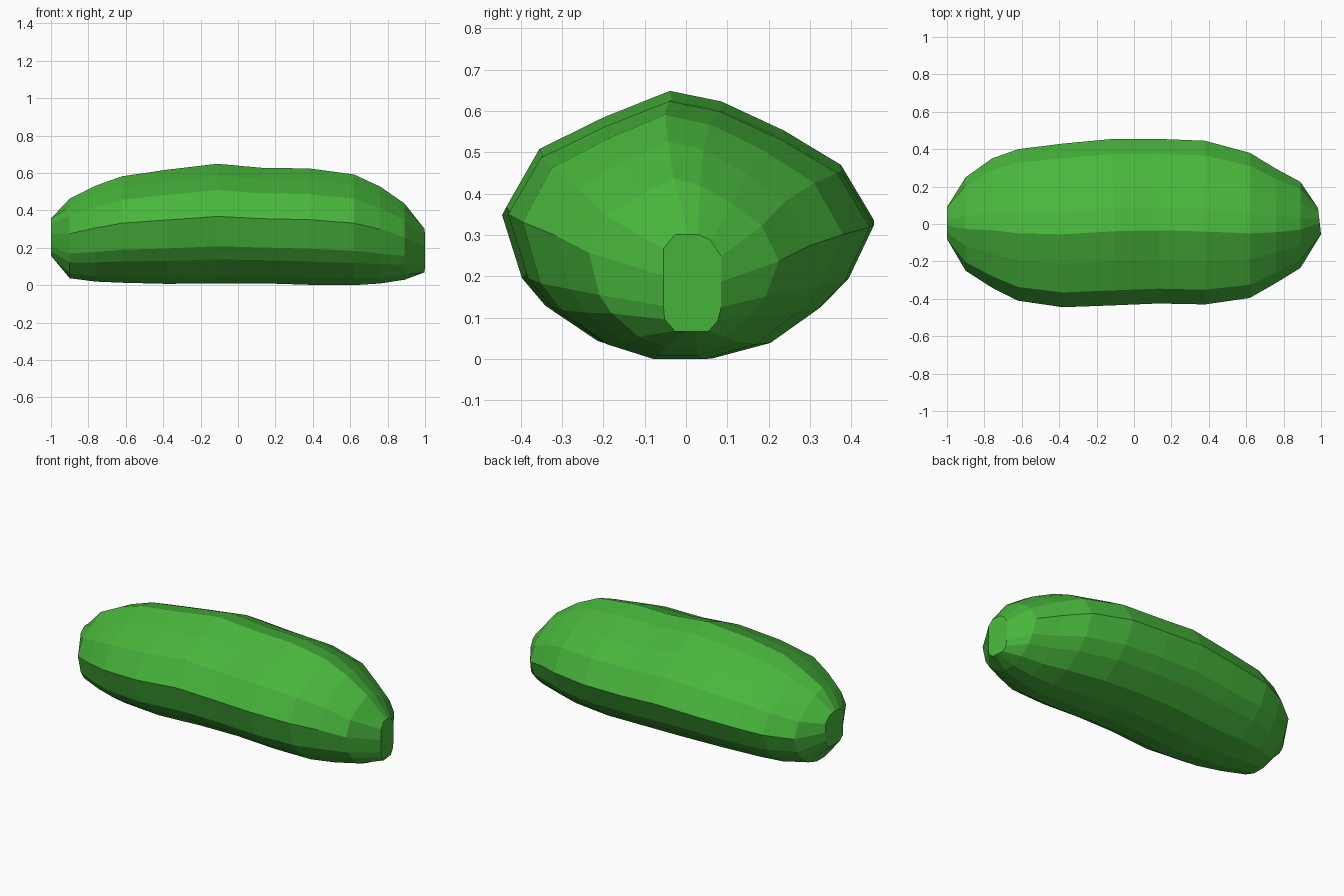
import bpy, bmesh

if "Cube" in bpy.data.objects:
    bpy.data.objects.remove(bpy.data.objects["Cube"])

# Cross-section outline: u across (-1..1), v up (0..1)
SECTION = [(.13, 0), (.45, .06), (.71, .19), (.86, .30), (1, .51), (.82, .72),
           (.51, .85), (.17, .96), (-.11, 1), (-.47, .90), (-.82, .78), (-1, .56),
           (-.89, .31), (-.76, .20), (-.47, .06), (-.18, 0)]

# Stations along the body: x, y min, y max, z bottom, z top
STATIONS = [(-1.0, -.08, .09, .16, .36),
            (-.90, -.25, .25, .04, .465),
            (-.76, -.34, .35, .022, .535),
            (-.62, -.41, .40, .016, .585),
            (-.38, -.445, .43, .01, .62),
            (-.11, -.435, .455, .013, .652),
            (.13, -.425, .455, .013, .63),
            (.38, -.43, .445, .005, .627),
            (.62, -.395, .38, .003, .595),
            (.76, -.315, .295, .012, .53),
            (.89, -.235, .225, .032, .44),
            (.992, -.055, .085, .07, .305)]


def ring(bm, station, square):
    x, y0, y1, z0, z1 = station
    verts = []
    for u, v in SECTION:
        # the small end faces are squarer than the body
        u = max(-1, min(1, u * square))
        v = max(0, min(1, .5 + (v - .5) * square))
        y = (y0 + y1) / 2 + u * (y1 - y0) / 2
        tilt = -.008 * u if x > .95 else 0
        verts.append(bm.verts.new((x + tilt, y, z0 + v * (z1 - z0))))
    return verts


# Faceted body, lofted end to end
bm = bmesh.new()
last = len(STATIONS) - 1
rings = [ring(bm, s, 1.25 if i in (0, last) else 1) for i, s in enumerate(STATIONS)]
n = len(SECTION)
for a, b in zip(rings, rings[1:]):
    for i in range(n):
        j = (i + 1) % n
        bm.faces.new((a[i], a[j], b[j], b[i]))
bm.faces.new(rings[0])
bm.faces.new(rings[-1][::-1])
bmesh.ops.remove_doubles(bm, verts=bm.verts, dist=.002)
bmesh.ops.recalc_face_normals(bm, faces=bm.faces)

mesh = bpy.data.meshes.new("bush_body")
bm.to_mesh(mesh)
bm.free()
body = bpy.data.objects.new("bush_body", mesh)
bpy.context.collection.objects.link(body)
lo = min(v.co.z for v in mesh.vertices)
for v in mesh.vertices:
    v.co.z -= lo

green = bpy.data.materials.new("leaf_green")
green.diffuse_color = (.065, .47, .045, 1)
green.use_nodes = True
green.node_tree.nodes["Principled BSDF"].inputs["Base Color"].default_value = green.diffuse_color
mesh.materials.append(green)
